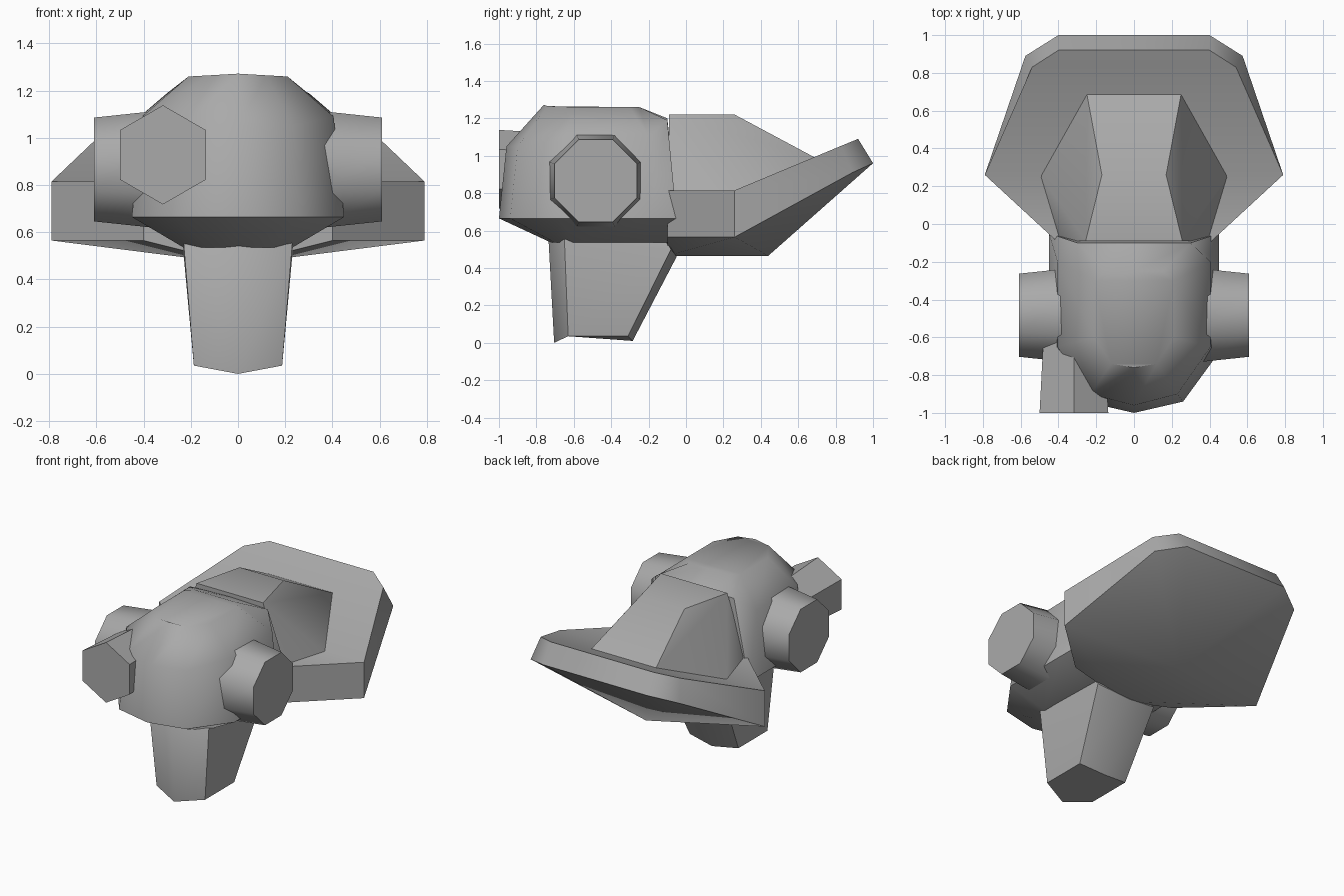
import bpy, bmesh, math
from mathutils import Matrix

cube = bpy.data.objects.get("Cube")
if cube:
    bpy.data.objects.remove(cube, do_unlink=True)

grey = bpy.data.materials.new("plain grey")
grey.use_nodes = True
GREY = (0.4, 0.4, 0.4, 1)
grey.diffuse_color = GREY
grey.node_tree.nodes["Principled BSDF"].inputs["Base Color"].default_value = GREY


def finish(name, bm, angle=50):
    """Turn a bmesh into a shaded, coloured object."""
    bmesh.ops.recalc_face_normals(bm, faces=bm.faces)
    mesh = bpy.data.meshes.new(name)
    bm.to_mesh(mesh)
    bm.free()
    mesh.materials.append(grey)
    ob = bpy.data.objects.new(name, mesh)
    bpy.context.collection.objects.link(ob)
    bpy.ops.object.select_all(action='DESELECT')
    ob.select_set(True)
    bpy.context.view_layer.objects.active = ob
    bpy.ops.object.shade_smooth_by_angle(angle=math.radians(angle))
    return ob


def mirrored(half):
    """Close a half ring across the x = 0 plane."""
    return half + [(-x, y, z) for x, y, z in reversed(half) if x > 0]


def loft(name, halves, angle=50):
    bm = bmesh.new()
    rings = [[bm.verts.new(p) for p in mirrored(h)] for h in halves]
    for a, b in zip(rings, rings[1:]):
        for i in range(len(a)):
            j = (i + 1) % len(a)
            bm.faces.new((a[i], a[j], b[j], b[i]))
    bm.faces.new(rings[0])
    bm.faces.new(rings[-1])
    return finish(name, bm, angle)


def prism(name, sides, r1, r2, depth, matrix):
    bm = bmesh.new()
    bmesh.ops.create_cone(bm, cap_ends=True, segments=sides, radius1=r1,
                          radius2=r2, depth=depth, matrix=matrix)
    return finish(name, bm)


# Domed body: underside, rim, shoulder and crown
under = [(x, y, 0.535) for x, y in
         [(0, -.72), (.13, -.70), (.23, -.6), (.23, -.2), (.23, -.06), (0, -.05)]]
rim = [(x, y, 0.665) for x, y in
       [(0, -1), (.26, -.94), (.45, -.68), (.45, -.2), (.45, -.05), (0, -.04)]]
shoulder = [(0, -.96, 1.05), (.23, -.9, 1.05), (.405, -.65, 1.09),
            (.405, -.2, 1.1), (.3, -.1, 1.19), (0, -.1, 1.2)]
crown = [(0, -.76, 1.272), (.12, -.74, 1.265), (.21, -.6, 1.26),
         (.21, -.3, 1.26), (.15, -.25, 1.26), (0, -.25, 1.26)]
loft("domed_body", [under, rim, shoulder, crown])

# Tapered stem below the body
loft("stem", [
    [(0, -.705, 0), (.187, -.63, .035), (.187, -.31, .035), (0, -.285, .01)],
    [(0, -.735, .55), (.23, -.65, .55), (.23, -.08, .5), (0, -.05, .46)],
    [(0, -.7, .6), (.2, -.6, .6), (.2, -.15, .6), (0, -.1, .6)]])

# Octagonal side drums
for side, name in ((1, "left_drum"), (-1, "right_drum")):
    turn = Matrix.Rotation(side * math.pi / 2, 4, 'Y')
    spin = Matrix.Rotation(math.pi / 8, 4, 'Z')
    prism(name, 8, 0.268, 0.238, 0.26,
          Matrix.Translation((side * .48, -.483, .866)) @ turn @ spin)

# Hexagonal front barrel
prism("front_barrel", 6, 0.18, 0.21, 0.5,
      Matrix.Translation((-.318, -.75, .928)) @ Matrix.Rotation(math.pi / 2, 4, 'X'))

# Rear wing: rimmed plate with a keeled underside
upper = [(.40, -.1, .815), (.79, .26, .815), (.54, .83, 1.053), (.40, .92, 1.09)]
lower = [(.40, -.1, .565), (.79, .26, .565), (.575, .89, .91), (.40, 1, .96)]
bm = bmesh.new()
top = [bm.verts.new(p) for p in mirrored(upper)]
low = [bm.verts.new(p) for p in mirrored(lower)]
keel = [bm.verts.new((0, y, .465)) for y in (-.1, .44)]
n = len(top)
for i in range(n - 1):
    bm.faces.new((top[i], top[i + 1], low[i + 1], low[i]))
bm.faces.new((top[0], top[-1], low[-1], keel[0], low[0]))
for i in range(3):
    bm.faces.new((top[i], top[i + 1], top[n - 2 - i], top[n - 1 - i]))
for a, b in ((0, 1), (n - 1, n - 2)):
    bm.faces.new((keel[0], low[a], low[b], keel[1]))
for i in range(1, n - 2):
    bm.faces.new((keel[1], low[i], low[i + 1]))
finish("rear_wing", bm, 40)

# Sloping hump on top of the wing
bm = bmesh.new()
for x, y, z in [(.256, -.09, 1.22), (.17, .26, 1.22), (.25, .69, .99),
                (.395, -.09, .8), (.5, .26, .8), (.25, .69, .95)]:
    for s in (1, -1):
        bm.verts.new((s * x, y, z))
bmesh.ops.convex_hull(bm, input=bm.verts)
finish("rear_hump", bm, 50)
